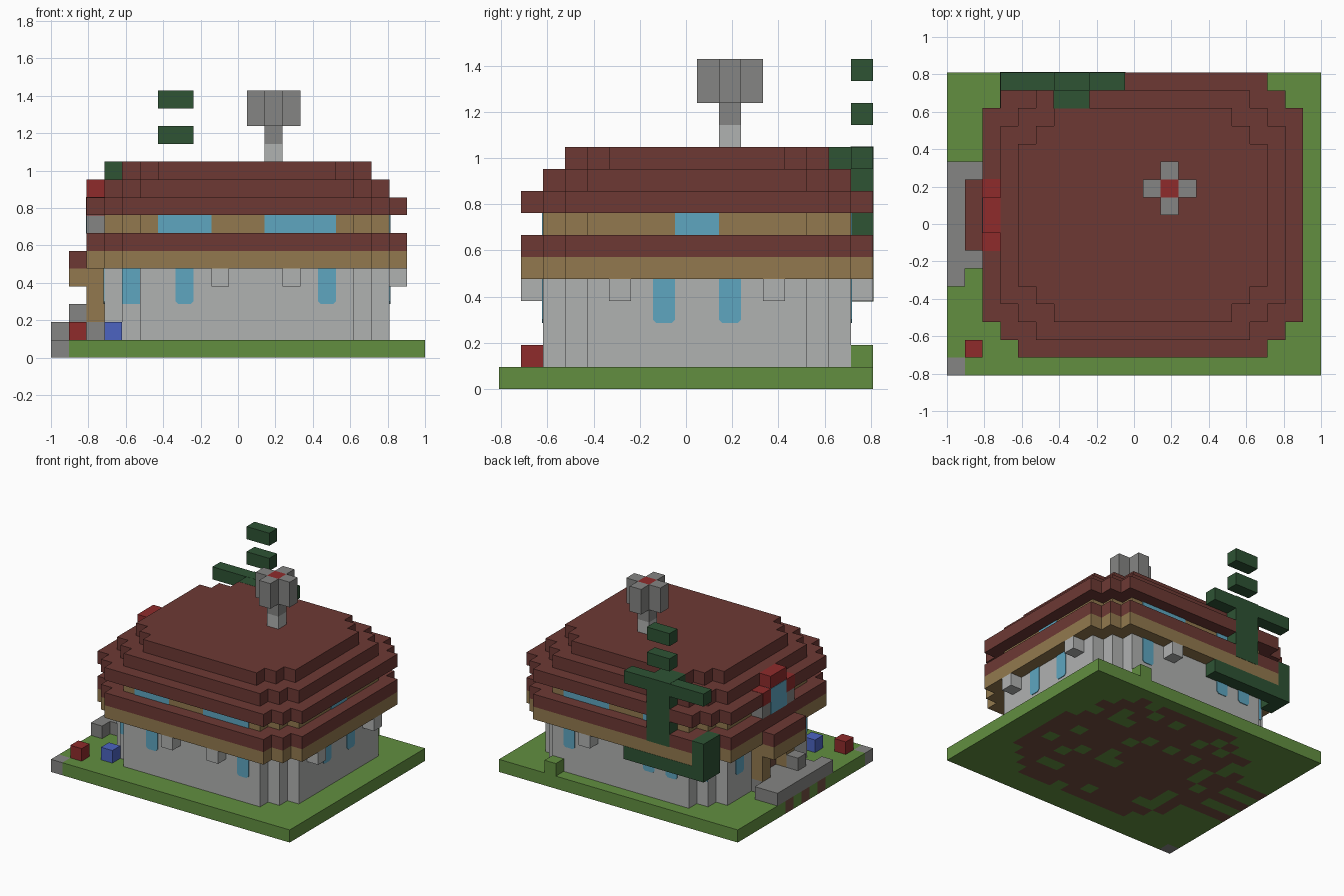
import bpy, bmesh, random
from mathutils import Vector, Matrix

random.seed(4)
if "Cube" in bpy.data.objects:
    bpy.data.objects.remove(bpy.data.objects["Cube"])

NX, NY = 21, 17          # plot size in blocks
U = 2 / NX               # edge of one block


def linear(v):
    v /= 255
    return v / 12.92 if v <= 0.04045 else ((v + 0.055) / 1.055) ** 2.4


def material(name, *rgb):
    m = bpy.data.materials.new(name)
    col = [linear(v) for v in rgb] + [1]
    m.use_nodes = True
    m.diffuse_color = col
    m.node_tree.nodes["Principled BSDF"].inputs["Base Color"].default_value = col
    return m


GRASS = material("grass", 98, 143, 64)
SOIL = material("soil", 115, 78, 64)
WALL = material("pale_stone", 176, 178, 177)
STONE = material("grey_stone", 133, 133, 131)
TIMBER = material("timber", 146, 121, 78)
TILE = material("roof_tile", 109, 57, 52)
RED = material("bright_red", 143, 43, 43)
GLASS = material("glass", 94, 166, 192)
IVY = material("ivy", 46, 83, 52)
BLUE = material("blue_flower", 76, 100, 193)


def place(i, j, k):
    """Block coordinates to model units."""
    return Vector(((i - NX / 2) * U, (j - NY / 2) * U, k * U))


def finish(bm, name, *mats):
    bmesh.ops.recalc_face_normals(bm, faces=bm.faces)
    me = bpy.data.meshes.new(name)
    bm.to_mesh(me)
    bm.free()
    for m in mats:
        me.materials.append(m)
    ob = bpy.data.objects.new(name, me)
    bpy.context.collection.objects.link(ob)
    return ob


def box(name, mat, i, j, k, grow=0.0):
    """Box over half-open block ranges, optionally swollen a little."""
    lo = place(i[0], j[0], k[0]) - Vector((grow,) * 3)
    hi = place(i[1], j[1], k[1]) + Vector((grow,) * 3)
    bm = bmesh.new()
    bmesh.ops.create_cube(bm, size=1, matrix=Matrix.Translation((lo + hi) / 2)
                          @ Matrix.Diagonal((*(hi - lo), 1)))
    return finish(bm, name, mat)


def prism(name, mat, points, offset):
    bm = bmesh.new()
    face = bm.faces.new([bm.verts.new(p) for p in points])
    new = bmesh.ops.extrude_face_region(bm, geom=[face], use_keep_orig=True)
    verts = [g for g in new["geom"] if isinstance(g, bmesh.types.BMVert)]
    bmesh.ops.translate(bm, verts=verts, vec=offset)
    return finish(bm, name, mat)


def tier(name, mat, inset, k0, k1):
    """Storey with stair-stepped corners, inset from the widest roof."""
    x0, x1, y0, y1 = 2 + inset, 20 - inset, 1 + inset, 17 - inset
    step = [(0, 2), (1, 2), (1, 1), (2, 1), (2, 0)]
    pts = [(x0 + a, y0 + b) for a, b in step]
    pts += [(x1 - a, y0 + b) for a, b in reversed(step)]
    pts += [(x1 - a, y1 - b) for a, b in step]
    pts += [(x0 + a, y1 - b) for a, b in reversed(step)]
    prism(name, mat, [place(x, y, k0) for x, y in pts], (0, 0, (k1 - k0) * U))


def pane(name, side, plane, a0, a1, k0, k1, cut=0.16, mat=GLASS):
    """Thin plate on a wall; side is one of front, back, east, west."""
    shape = [(a0 + cut, k0), (a1 - cut, k0), (a1, k0 + cut), (a1, k1), (a0, k1), (a0, k0 + cut)]
    if not cut:
        shape = [(a0, k0), (a1, k0), (a1, k1), (a0, k1)]
    sign = -0.005 if side in ("front", "west") else 0.005
    if side in ("front", "back"):
        prism(name, mat, [place(a, plane, k) for a, k in shape], (0, sign, 0))
    else:
        prism(name, mat, [place(plane, a, k) for a, k in shape], (sign, 0, 0))


# Ground slab: grass with soil patches underneath and below the porch
bm = bmesh.new()
bmesh.ops.create_grid(bm, x_segments=NX, y_segments=NY, size=1,
                      matrix=Matrix.Diagonal((1, NY / NX, 1, 1)))
new = bmesh.ops.extrude_face_region(bm, geom=bm.faces[:], use_keep_orig=True)
bmesh.ops.translate(bm, vec=(0, 0, U),
                    verts=[g for g in new["geom"] if isinstance(g, bmesh.types.BMVert)])
bmesh.ops.recalc_face_normals(bm, faces=bm.faces)
for f in bm.faces:
    c = f.calc_center_median() - f.normal * 0.01
    i, j = int((c.x + 1) / U), int(c.y / U + NY / 2)
    edge = min(i - 2, 19 - i) + min(j - 1, 16 - j)
    inside = 3 <= i <= 18 and 2 <= j <= 15 and edge > 4
    if i == 0 and j == 0:
        f.material_index = 2
    elif f.normal.z < -0.5 and inside and random.random() < 0.85:
        f.material_index = 1
    elif f.normal.z < 0.5 and i <= 2 and j in (6, 8, 10):
        f.material_index = 1
finish(bm, "ground", GRASS, SOIL, STONE)
box("grass_tuft", GRASS, (16, 17), (16, 17), (1, 2))

# Walls and stacked roof
tier("walls", WALL, 1, 1, 5)
tier("eaves_beam", TIMBER, 0, 5, 6)
tier("lower_roof", TILE, 0, 6, 7)
tier("attic_wall", TIMBER, 1, 7, 8)
for n in range(3):
    tier(f"upper_roof_{n + 1}", TILE, n, 8 + n, 9 + n)

# Ground floor windows
for i in (7, 15):
    pane("front_window", "front", 2, i, i + 1, 3, 5)
for i in (6, 8, 15):
    pane("back_window", "back", 16, i, i + 1, 3, 5)
for j in (7, 10):
    pane("east_window", "east", 19, j, j + 1, 3, 5)
for j in (4, 12):
    pane("west_window", "west", 3, j, j + 1, 3, 5)
pane("front_corner_window", "front", 3, 4, 5, 3, 5, 0)
pane("back_corner_window", "back", 15, 4, 5, 3, 5, 0)

# Attic windows
for side, plane in (("front", 2), ("back", 16)):
    pane(side + "_attic_window", side, plane, 6, 9, 7, 8, 0)
    pane(side + "_attic_window", side, plane, 12, 16, 7, 8, 0)
pane("east_attic_window", "east", 19, 8, 10, 7, 8, 0)

# Brackets under the eaves
for i in (9, 13):
    for j in (1, 16):
        box("bracket", WALL, (i, i + 1), (j, j + 1), (4, 5))
for j in (5, 12):
    box("side_bracket", WALL, (19, 20), (j, j + 1), (4, 5))

# Porch
box("porch_edge", STONE, (0, 1), (5, 12), (1, 2))
box("porch_floor", STONE, (1, 2), (6, 12), (1, 2))
box("porch_step", STONE, (2, 3), (7, 11), (1, 2))
box("porch_block", STONE, (1, 2), (7, 8), (2, 3))
for j in (7, 10):
    box("porch_post", TIMBER, (2, 3), (j, j + 1), (2, 4))
box("porch_beam", TIMBER, (1, 3), (7, 11), (4, 5))
box("porch_roof", TILE, (1, 2), (7, 11), (5, 6))
pane("door", "west", 3, 8, 10, 2, 4, 0, SOIL)

# Dormer above the porch
for j in (7, 10):
    box("dormer_side", STONE, (2, 3), (j, j + 1), (7, 8))
    box("dormer_eave", RED, (2, 3), (j, j + 1), (8, 9), 0.002)
box("dormer_window", GLASS, (2, 3), (8, 10), (7, 9), 0.002)
box("dormer_ridge", RED, (2, 3), (8, 10), (9, 10))

# Garden blocks
box("red_flower", RED, (1, 2), (1, 2), (1, 2))
box("blue_flower", BLUE, (3, 4), (2, 3), (1, 2))

# Chimney with a cross-shaped head
box("chimney_base", WALL, (12, 13), (10, 11), (11, 12))
box("chimney_neck", STONE, (12, 13), (10, 11), (12, 13))
for di, dj in ((1, 0), (-1, 0), (0, 1), (0, -1)):
    box("chimney_head", STONE, (12 + di, 13 + di), (10 + dj, 11 + dj), (13, 15))
box("chimney_ember", RED, (12, 13), (10, 11), (13, 15))

# Ivy on the back
box("ivy_stem", IVY, (6, 8), (16, 17), (6, 11), 0.002)
box("ivy_top_leaf", IVY, (6, 8), (15, 16), (10, 11), 0.001)
box("ivy_upper_branch", IVY, (3, 10), (16, 17), (10, 11))
box("ivy_lower_branch", IVY, (4, 10), (16, 17), (4, 5), 0.002)
box("ivy_end", IVY, (3, 4), (15, 17), (4, 7), 0.002)
for k in (12, 14):
    box("ivy_sprig", IVY, (6, 8), (16, 17), (k, k + 1))
